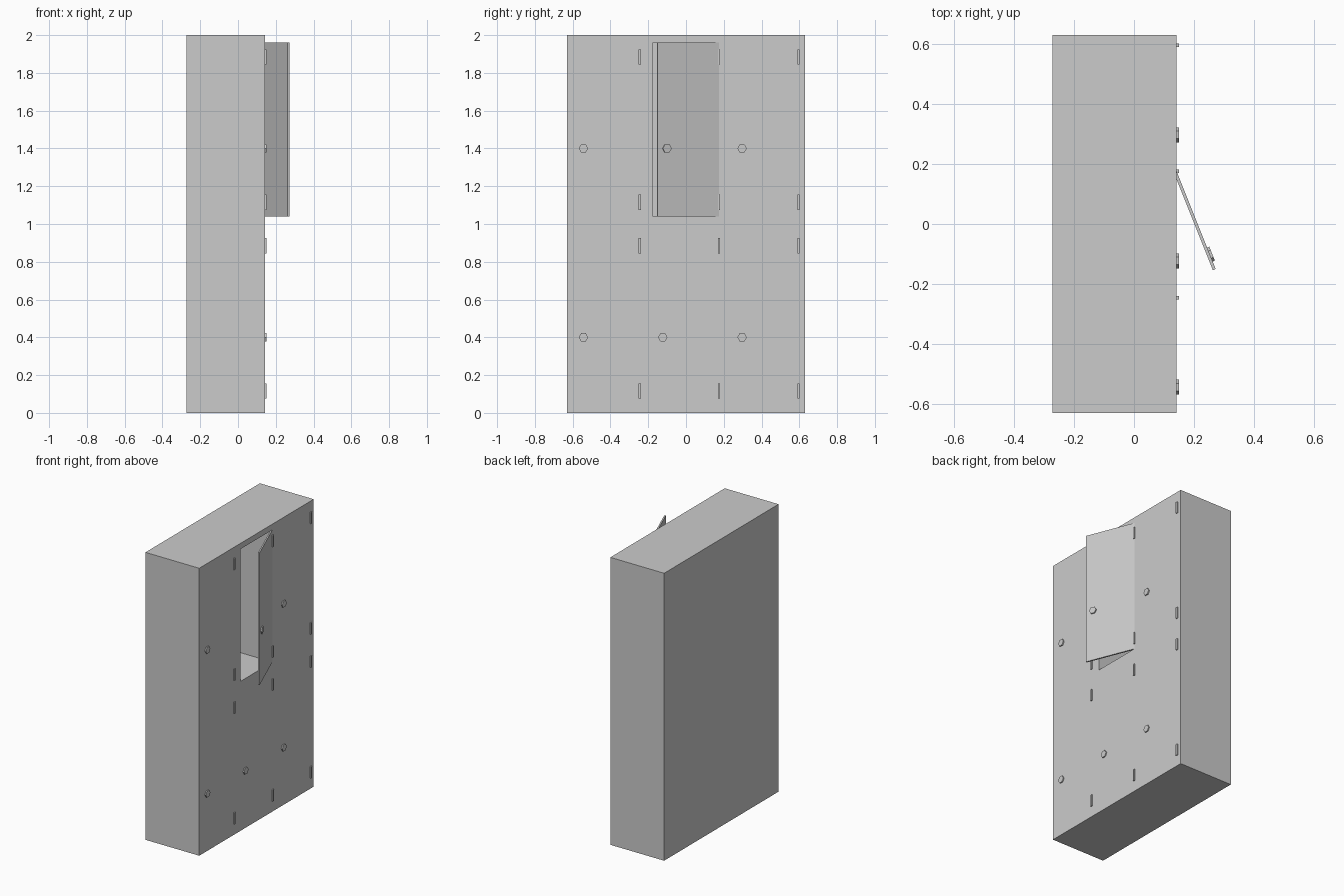
import bpy, bmesh, math
from mathutils import Matrix, Vector

if "Cube" in bpy.data.objects:
    bpy.data.objects.remove(bpy.data.objects["Cube"])

BACK, FRONT = -0.272, 0.142        # cabinet depth; the doors face +x
HALF_Y = 0.629
DOOR_W, DOOR_H, DOOR_T = 0.35, 0.92, 0.01
COLUMNS = [-0.42, 0.0, 0.42]       # door centres along y
ROWS = [0.5, 1.5]                  # door centres along z


def add_box(bm, x, y, z):
    size = [b - a for a, b in (x, y, z)]
    mid = [(a + b) / 2 for a, b in (x, y, z)]
    m = Matrix.Translation(mid) @ Matrix.Diagonal((*size, 1))
    bmesh.ops.create_cube(bm, size=1, matrix=m)


def finish(name, bm):
    mesh = bpy.data.meshes.new(name)
    bm.to_mesh(mesh)
    bm.free()
    obj = bpy.data.objects.new(name, mesh)
    bpy.context.collection.objects.link(obj)
    return obj


# Cabinet shell with six open compartments
bm = bmesh.new()
add_box(bm, (BACK, FRONT), (-HALF_Y, HALF_Y), (0, 2))
cabinet = finish("cabinet_body", bm)

bm = bmesh.new()
for y in COLUMNS:
    for z in ROWS:
        add_box(bm, (BACK + 0.02, FRONT + 0.1),
                (y - DOOR_W / 2, y + DOOR_W / 2), (z - DOOR_H / 2, z + DOOR_H / 2))
cutter = finish("compartment_cutter", bm)
cutter.hide_render = True

mod = cabinet.modifiers.new("compartments", 'BOOLEAN')
mod.operation, mod.solver, mod.object = 'DIFFERENCE', 'EXACT', cutter
bpy.context.view_layer.objects.active = cabinet
cabinet.select_set(True)
bpy.ops.object.modifier_apply(modifier=mod.name)
bpy.data.objects.remove(cutter)


# Door panel, modelled from its hinge edge, with a hexagonal knob
def make_door(name, y, z, angle):
    bm = bmesh.new()
    add_box(bm, (-DOOR_T, 0), (-DOOR_W, 0), (-DOOR_H / 2, DOOR_H / 2))
    knob_at = Matrix.Translation((0.003, 0.052 - DOOR_W, -0.1))
    # Prism axis along x, corners pointing along y
    turn = Matrix.Rotation(math.pi / 2, 4, 'Y') @ Matrix.Rotation(math.pi / 2, 4, 'Z')
    bmesh.ops.create_cone(bm, cap_ends=True, segments=6, radius1=0.025, radius2=0.025,
                          depth=0.01, matrix=knob_at @ turn)
    knob = [v for v in bm.verts if abs(v.co.x) < 0.0095 and v.co.x != 0]
    ys = sorted(v.co.y for v in knob)
    if ys[-1] - ys[0] < 0.048:     # keep a corner facing sideways
        bmesh.ops.rotate(bm, verts=knob, cent=knob_at.translation,
                         matrix=Matrix.Rotation(math.pi / 6, 3, 'X'))
    door = finish(name, bm)
    door.location = (FRONT, y + DOOR_W / 2, z)
    door.rotation_euler.z = angle


# Hinge blocks beside each door
def make_hinges(name, y, z):
    bm = bmesh.new()
    edge = y + DOOR_W / 2
    for side in (-1, 1):
        c = z + side * 0.385
        add_box(bm, (FRONT - 0.004, FRONT + 0.008),
                (edge - 0.006, edge + 0.006), (c - 0.04, c + 0.04))
    finish(name, bm)


for col, y in enumerate(COLUMNS):
    for row, z in enumerate(ROWS):
        is_open = col == 1 and row == 1
        # Knobs sit at the same relative height on every door
        make_door(f"door_{col}_{row}", y, z, math.radians(21.8) if is_open else 0)
        make_hinges(f"hinges_{col}_{row}", y, z)
